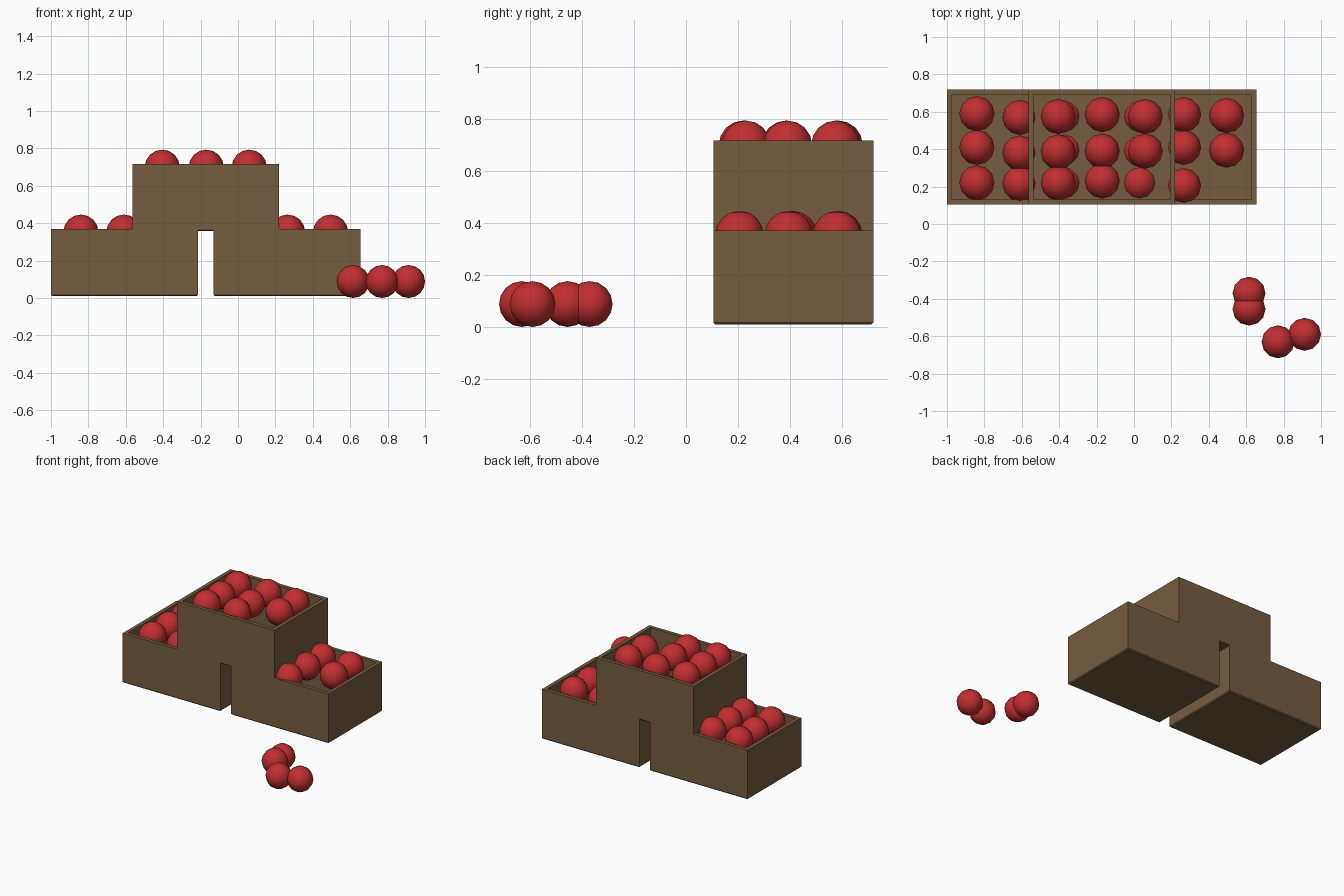
import bpy, bmesh

if "Cube" in bpy.data.objects:
    bpy.data.objects.remove(bpy.data.objects["Cube"])

def material(name, rgb):
    m = bpy.data.materials.new(name)
    m.diffuse_color = (*rgb, 1)
    m.use_nodes = True
    m.node_tree.nodes["Principled BSDF"].inputs["Base Color"].default_value = m.diffuse_color
    return m

WOOD = material("brown wood", (0.18, 0.108, 0.052))
RED = material("apple red", (0.54, 0.028, 0.03))

def add_object(name, bm, mat):
    mesh = bpy.data.meshes.new(name)
    bm.to_mesh(mesh)
    bm.free()
    mesh.materials.append(mat)
    obj = bpy.data.objects.new(name, mesh)
    bpy.context.collection.objects.link(obj)
    return obj

# Open crate: solid box, chamfered underneath, top inset and pushed down to the floor
Y0, Y1, HEIGHT, WALL = 0.105, 0.72, 0.36, 0.038

def crate(name, x0, x1, z0):
    bm = bmesh.new()
    bmesh.ops.create_cube(bm, size=1)
    for v in bm.verts:
        v.co = (x0 if v.co.x < 0 else x1, Y0 if v.co.y < 0 else Y1,
                z0 if v.co.z < 0 else z0 + HEIGHT)
    bm.normal_update()
    top = max(bm.faces, key=lambda f: f.normal.z)
    bmesh.ops.inset_region(bm, faces=[top], thickness=WALL)
    hole = bmesh.ops.extrude_face_region(bm, geom=[top])
    floor = [g for g in hole["geom"] if isinstance(g, bmesh.types.BMVert)]
    bmesh.ops.translate(bm, verts=floor, vec=(0, 0, WALL - HEIGHT))
    if top.is_valid:
        bmesh.ops.delete(bm, geom=[top], context='FACES_ONLY')
    rim = [e for e in bm.edges if all(v.co.z < z0 + 0.001 for v in e.verts)]
    bmesh.ops.bevel(bm, geom=rim, offset=0.007, segments=1, affect='EDGES')
    bmesh.ops.recalc_face_normals(bm, faces=bm.faces)
    add_object(name, bm, WOOD)

crate("left_crate", -1.0, -0.215, 0.01)
crate("right_crate", -0.13, 0.655, 0.01)
crate("top_crate", -0.565, 0.22, 0.357)

# Apples
def apple(name, x, y, z, r):
    bm = bmesh.new()
    bmesh.ops.create_uvsphere(bm, u_segments=12, v_segments=8, radius=r)
    bmesh.ops.translate(bm, verts=bm.verts, vec=(x, y, z))
    for f in bm.faces:
        f.smooth = True
    add_object(name, bm, RED)

# Each column is an x position followed by its y positions
filling = {
    "left": (0.352, [(-0.84, (0.59, 0.41, 0.22)), (-0.61, (0.57, 0.38, 0.215)),
                     (-0.375, (0.575, 0.395, 0.22))]),
    "right": (0.352, [(0.03, (0.575, 0.39, 0.22)), (0.265, (0.585, 0.41, 0.205)),
                      (0.495, (0.58, 0.395))]),
    "top": (0.699, [(-0.405, (0.575, 0.385, 0.22)), (-0.17, (0.585, 0.39, 0.23)),
                    (0.06, (0.575, 0.39))]),
}
for side, (z, columns) in filling.items():
    for i, (x, ys) in enumerate(columns):
        for j, y in enumerate(ys):
            apple(f"{side}_apple_{i}_{j}", x, y, z, 0.094)

# Apples fallen on the ground in front
for i, (x, y) in enumerate([(0.615, -0.37), (0.615, -0.455), (0.77, -0.63), (0.912, -0.59)]):
    apple(f"loose_apple_{i}", x, y, 0.088, 0.088)
